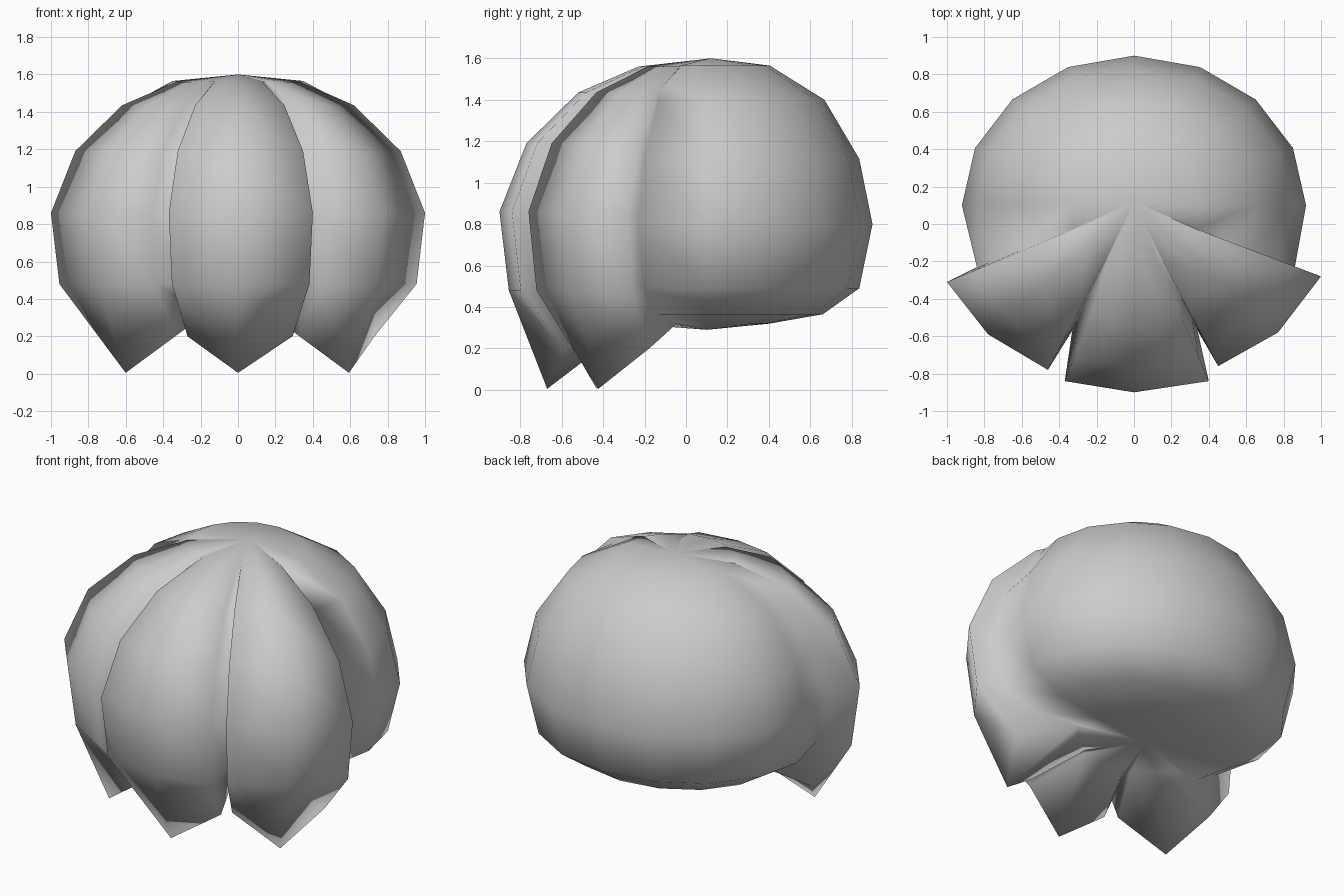
import bpy, bmesh, math

cube = bpy.data.objects.get("Cube")
if cube:
    bpy.data.objects.remove(cube, do_unlink=True)

CENTRE_Y = 0.1
# Meridian profiles, top to bottom: (share of the widest ring, height)
SKULL = [(.38, 1.565), (.71, 1.4), (.92, 1.115), (1, .8), (.92, .49), (.7, .365), (.38, .32)]
LOCK = [(.33, 1.56), (.62, 1.435), (.87, 1.19), (1, .86), (.955, .48)]
EDGE = LOCK + [(.73, .2), (.38, .32)]
TIP = LOCK + [(.77, .005), (.38, .32)]

# Widest ring: rounded back of the head, then three raised locks with grooves between
columns = []
for i in range(-1, 10):
    a = math.radians(22.5 * i)
    columns.append((.92 * math.cos(a), CENTRE_Y + .8 * math.sin(a), SKULL))
columns[0] = (.86, -.23, SKULL)
columns[-1] = (-.84, -.23, SKULL)
columns += [
    (-1, -.31, EDGE), (-.78, -.59, TIP), (-.46, -.78, EDGE),
    (-.33, -.57, SKULL),
    (-.37, -.84, EDGE), (0, -.9, TIP), (.4, -.84, EDGE),
    (.34, -.57, SKULL),
    (.45, -.76, EDGE), (.77, -.58, TIP), (1, -.28, EDGE),
]

# Skin the columns, closing with a crown point and an underside point
bm = bmesh.new()
crown = bm.verts.new((0, CENTRE_Y + .02, 1.6))
under = bm.verts.new((0, CENTRE_Y, .29))
grid = [[bm.verts.new((x * s, CENTRE_Y + (y - CENTRE_Y) * s, z)) for s, z in profile]
        for x, y, profile in columns]
for k, left in enumerate(grid):
    right = grid[(k + 1) % len(grid)]
    bm.faces.new((crown, left[0], right[0]))
    for r in range(len(left) - 1):
        bm.faces.new((left[r], left[r + 1], right[r + 1], right[r]))
    bm.faces.new((under, right[-1], left[-1]))
bmesh.ops.recalc_face_normals(bm, faces=bm.faces)
for f in bm.faces:
    f.smooth = True
mesh = bpy.data.meshes.new("hair")
bm.to_mesh(mesh)
bm.free()
hair = bpy.data.objects.new("hair", mesh)
bpy.context.collection.objects.link(hair)

# Plain grey colour
grey = bpy.data.materials.new("light grey")
grey.use_nodes = True
colour = (.6, .6, .6, 1)
grey.diffuse_color = colour
grey.node_tree.nodes["Principled BSDF"].inputs["Base Color"].default_value = colour
mesh.materials.append(grey)
